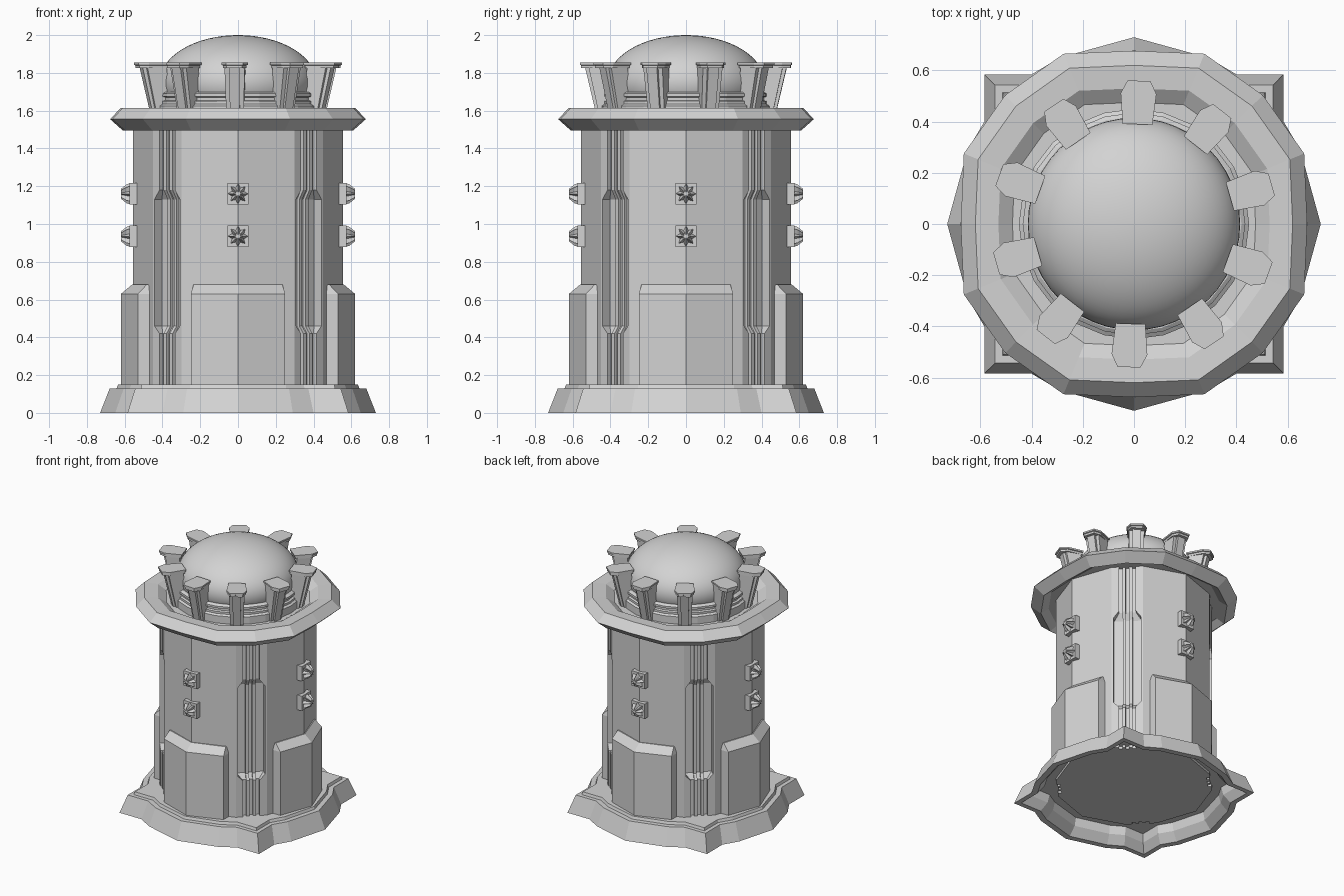
import bpy, bmesh, math
from mathutils import Vector

if "Cube" in bpy.data.objects:
    bpy.data.objects.remove(bpy.data.objects["Cube"])

stone = bpy.data.materials.new("grey_stone")
stone.diffuse_color = (0.65, 0.65, 0.65, 1)
stone.use_nodes = True
stone.node_tree.nodes["Principled BSDF"].inputs["Base Color"].default_value = stone.diffuse_color


def build(name, lofts, smooth=False):
    """Each loft is a list of equal-length 3D loops, bridged and capped."""
    bm = bmesh.new()
    for loops in lofts:
        rings = [[bm.verts.new(p) for p in lp] for lp in loops]
        n = len(rings[0])
        faces = [bm.faces.new(rings[0]), bm.faces.new(rings[-1])]
        for a, b in zip(rings, rings[1:]):
            for i in range(n):
                j = (i + 1) % n
                faces.append(bm.faces.new((a[i], a[j], b[j], b[i])))
        bmesh.ops.recalc_face_normals(bm, faces=faces)
    me = bpy.data.meshes.new(name)
    bm.to_mesh(me)
    bm.free()
    ob = bpy.data.objects.new(name, me)
    bpy.context.collection.objects.link(ob)
    me.materials.append(stone)
    if smooth:
        bpy.context.view_layer.objects.active = ob
        ob.select_set(True)
        bpy.ops.object.shade_smooth_by_angle(angle=math.radians(40))
        ob.select_set(False)
    return ob


def flat(pts, z, s=1.0):
    return [Vector((x * s, y * s, z)) for x, y in pts]


def four(quarter):
    """Repeat a quarter outline around the axis."""
    out = []
    for k in range(4):
        for x, y in quarter:
            for _ in range(k):
                x, y = -y, x
            out.append((x, y))
    return out


def circle(r, z, n):
    return [Vector((r * math.cos(2 * math.pi * i / n), r * math.sin(2 * math.pi * i / n), z)) for i in range(n)]


def turn(loops, angle):
    """Place local (radial, sideways, up) loops at an angle round the tower."""
    c, s = math.cos(angle), math.sin(angle)
    return [[Vector((p[0] * c - p[1] * s, p[0] * s + p[1] * c, p[2])) for p in lp] for lp in loops]


def rect(r0, r1, u0, u1, z):
    return [(r0, u0, z), (r1, u0, z), (r1, u1, z), (r0, u1, z)]


AXES = [k * math.pi / 2 for k in range(4)]
DIAGS = [a + math.pi / 4 for a in AXES]

# flared base skirt, hollow underneath
skirt = four([(0.73, 0), (0.65, 0.29), (0.585, 0.40), (0.585, 0.585), (0.40, 0.585), (0.29, 0.65)])
build("base_skirt", [[flat(skirt, z, s) for z, s in
      ((0.12, 0.85), (0.06, 0.87), (0, 0.94), (0, 1), (0.13, 0.93), (0.13, 0.88), (0.15, 0.87))]])


# tower body: ridged sides, and a channel on each diagonal that is wider and deeper in the middle
def body_loop(z, floor, half):
    corner = [(0.53, -0.108), (0.53, -half), (floor, -half), (floor, half), (0.53, half), (0.53, 0.108)]
    c = math.sqrt(0.5)
    return flat(four([(0.555, 0)] + [((r - u) * c, (r + u) * c) for r, u in corner]), z)


CHANNEL = [(0.10, 0.505, 0.058), (0.42, 0.505, 0.058), (0.46, 0.475, 0.095),
           (1.13, 0.475, 0.095), (1.18, 0.505, 0.058), (1.53, 0.505, 0.058)]
build("tower_body", [[body_loop(*c) for c in CHANNEL]])

# thin twin ribs following the bottom of each channel
ribs = []
for a in DIAGS:
    for s in (-1, 1):
        ribs.append(turn([rect(f - 0.03, f + 0.018, s * 0.012, s * 0.034, z) for z, f, _ in CHANNEL], a))
build("channel_ribs", ribs)

# lower buttress block on each side, sloped at the top
blocks = []
for a in AXES:
    low = [(0.35, -0.25), (0.53, -0.25), (0.62, 0), (0.53, 0.25), (0.35, 0.25)]
    top = [(0.35, -0.235), (0.482, -0.235), (0.56, 0), (0.482, 0.235), (0.35, 0.235)]
    blocks.append(turn([flat(low, 0.13), flat(low, 0.63), flat(top, 0.68)], a))
build("buttress_blocks", blocks)

# square studs with a faceted star on the sides
plates, stars = [], []
for a in AXES:
    for z in (0.935, 1.16):
        sq = [(-0.056, -0.056), (0.056, -0.056), (0.056, 0.056), (-0.056, 0.056)]
        plates.append(turn([[(r, u, z + v) for u, v in sq] for r in (0.52, 0.575)], a))
        loops = []
        for r, big, small in ((0.57, 0.056, 0.036), (0.59, 0.05, 0.026), (0.62, 0.026, 0.01)):
            loops.append([(r, (small if i % 2 else big) * math.cos(i * math.pi / 8),
                           z + (small if i % 2 else big) * math.sin(i * math.pi / 8)) for i in range(16)])
        stars.append(turn(loops, a))
build("stud_plates", plates)
build("stud_stars", stars)

# overhanging ring with an angular rim and a sunken inside
rim = []
for i in range(16):
    r = (0.677, 0.72, 0.712, 0.72)[i % 4] / 0.677
    rim.append((r * math.cos(i * math.pi / 8), r * math.sin(i * math.pi / 8)))
build("overhang_ring", [[flat(rim, z, r) for r, z in
      ((0.40, 1.53), (0.56, 1.53), (0.61, 1.495), (0.677, 1.555), (0.62, 1.615),
       (0.53, 1.61), (0.475, 1.57), (0.38, 1.57))]])

# banded collar below the dome
build("dome_collar", [[circle(r, z, 24) for r, z in
      ((0.45, 1.55), (0.45, 1.625), (0.435, 1.635), (0.435, 1.65), (0.42, 1.655),
       (0.42, 1.67), (0.435, 1.675), (0.435, 1.69), (0.42, 1.70), (0.38, 1.70))]])

# smooth dome, slightly tucked in at the bottom
dome = []
for i in range(-4, 16):
    t = i / 16 * math.pi / 2
    dome.append(circle(0.415 * math.cos(t), 1.75 + 0.25 * math.sin(t), 48))
dome.append(circle(0.004, 2.0, 48))
build("dome", [dome], smooth=True)

# ten leaning brackets round the dome, each with a rib and a cap
posts, caps = [], []
cap = [(0.39, -0.058), (0.51, -0.07), (0.56, -0.045), (0.56, 0.045), (0.51, 0.07), (0.39, 0.058)]
for k in range(10):
    a = math.radians(16 + 36 * k)
    posts.append(turn([rect(0.37, 0.455, -0.045, 0.045, 1.56), rect(0.41, 0.515, -0.054, 0.054, 1.835)], a))
    posts.append(turn([rect(0.40, 0.47, -0.025, 0.025, 1.56), rect(0.45, 0.535, -0.03, 0.03, 1.835)], a))
    inner = [(0.47 + (x - 0.47) * 0.93, y * 0.9) for x, y in cap]
    caps.append(turn([flat(inner, 1.825), flat(inner, 1.84), flat(cap, 1.843), flat(cap, 1.855)], a))
build("bracket_posts", posts)
build("bracket_caps", caps)
